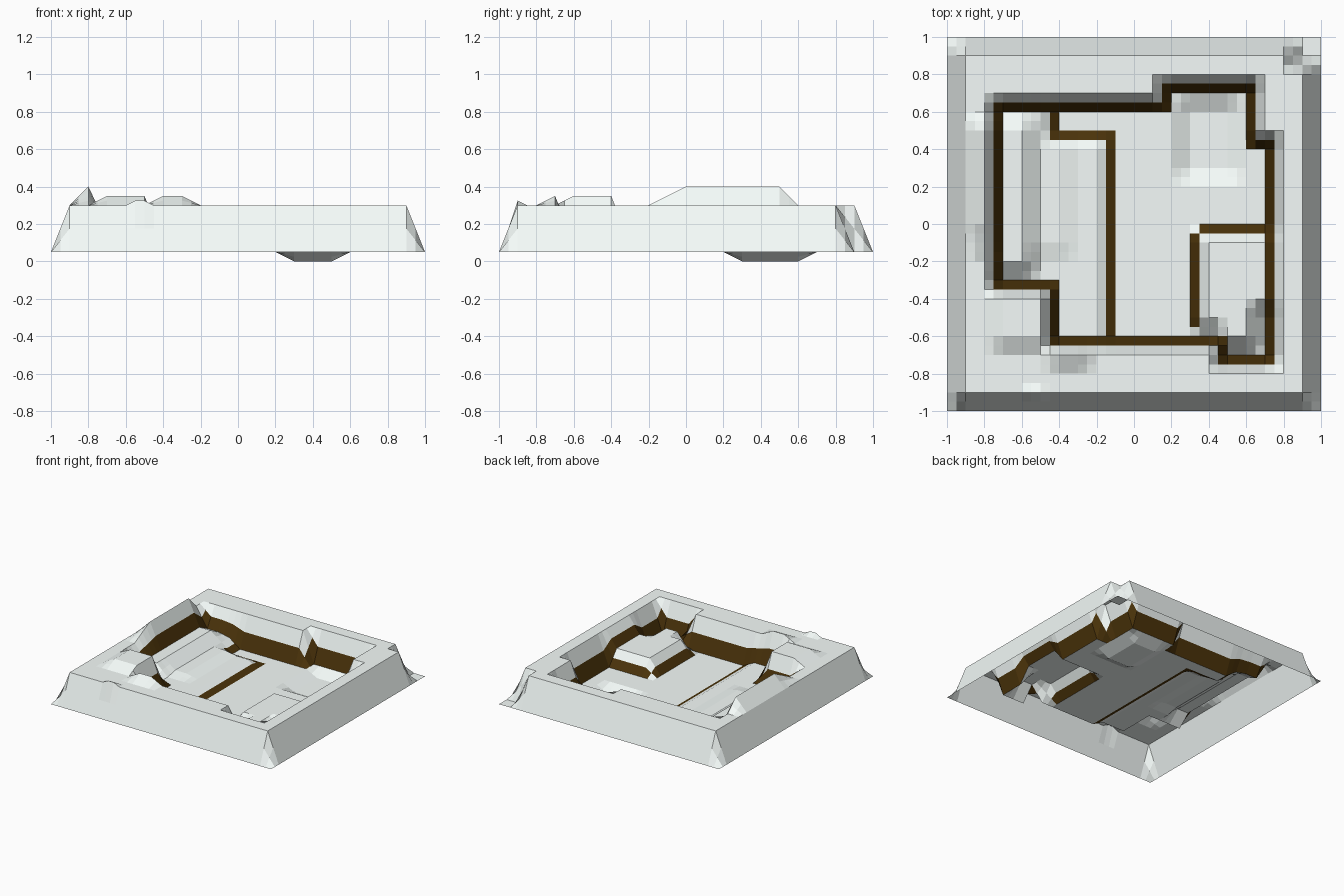
import bpy, bmesh

if "Cube" in bpy.data.objects:
    bpy.data.objects.remove(bpy.data.objects["Cube"])

N, M = 21, 41            # coarse height samples, fine mesh samples per side
RIM, FLOOR = 0.3, 0.05


def block(x0, x1, y0, y1):
    """Set of coarse grid cells (in tenths) covered by a rectangle."""
    return {(x, y) for x in range(x0, x1 + 1) for y in range(y0, y1 + 1)}


# Regions of the sunken court
court = (block(-7, 1, -3, 6) | block(-4, 6, -6, 6) | block(2, 6, -6, 7)
         | block(5, 7, -7, 4))
terrace = block(-7, -5, -3, 6) | block(-4, -2, -6, 4)
platform = block(4, 7, -4, -1) | block(4, 6, -5, -5) | block(5, 6, -6, -6)
low = court - terrace - platform

# Coarse height map: base skirt, rim, then the court levels
h = {p: FLOOR for p in block(-10, 10, -10, 10)}


def level(cells, z):
    for c in cells:
        h[c] = z


level(block(-9, 9, -9, 9), RIM)
level({(9, 9)}, FLOOR)                       # broken corner
level(court, FLOOR)
level(terrace, 0.10)
level(block(-5, -4, -1, 4) | block(-5, -5, 5, 6), 0.12)
level(block(-7, -6, -2, 5), 0.19)            # upper terrace
level(block(-7, -6, 6, 6), 0.14)
level(platform, 0.17)
level(block(3, 5, 3, 6), 0.0)                # dip in the floor
level(block(-8, -8, 0, 5), 0.40)             # mounds on the rim
level({(-8, -1)}, 0.35)
level(block(-7, -5, -6, -4), 0.35)
level(block(-4, -3, -7, -7), 0.35)


def around(i, j):
    """Coarse samples surrounding fine sample i, j."""
    xs = {i // 2 - 10, (i + 1) // 2 - 10}
    ys = {j // 2 - 10, (j + 1) // 2 - 10}
    return [(x, y) for x in xs for y in ys]


def inside(i, j, region):
    return all(c in region for c in around(i, j))


def mixed(i, j, region):
    flags = [inside(i + a, j + b, region) for a in (0, 1) for b in (0, 1)]
    return any(flags) and not all(flags)


# Fine surface, interpolated between the coarse heights
bm = bmesh.new()
v = {}
for i in range(M):
    for j in range(M):
        near = around(i, j)
        z = sum(h[c] for c in near) / len(near)
        if j == 2 and i in (9, 10):          # small bump on front edge
            z = 0.325
        v[i, j] = bm.verts.new((i / 20 - 1, j / 20 - 1, z))

for i in range(M - 1):
    for j in range(M - 1):
        f = bm.faces.new((v[i, j], v[i + 1, j], v[i + 1, j + 1], v[i, j + 1]))
        c = f.calc_center_median()
        # Earth strip along the foot of walls and steps
        foot = mixed(i, j, low)
        if c.x > 0.35 and c.y < -0.06:
            foot = False
        if 0.3 < c.x < 0.35 and (-0.05 < c.y < 0 or -0.58 < c.y < -0.55):
            foot = False
        f.material_index = int(mixed(i, j, court) or foot)

mesh = bpy.data.meshes.new("terrain_tile")
bm.to_mesh(mesh)
bm.free()
for name, col in (("stone", (0.92, 0.98, 0.96, 1)), ("earth", (0.07, 0.033, 0.003, 1))):
    mat = bpy.data.materials.new(name)
    mat.diffuse_color = col
    mat.use_nodes = True
    mat.node_tree.nodes["Principled BSDF"].inputs["Base Color"].default_value = mat.diffuse_color
    mesh.materials.append(mat)
bpy.context.collection.objects.link(bpy.data.objects.new("terrain_tile", mesh))
